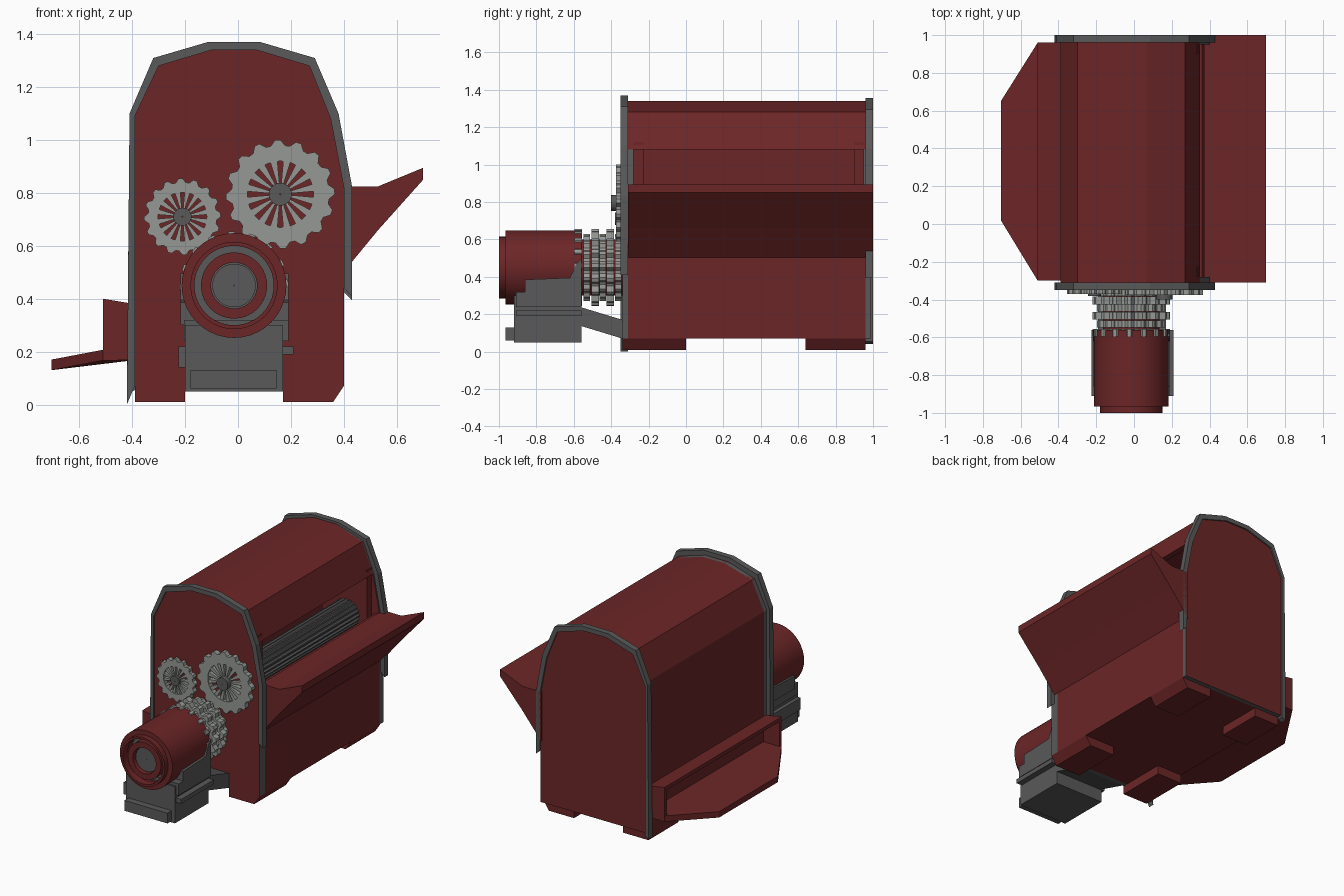
import bpy, bmesh, math

if "Cube" in bpy.data.objects:
    bpy.data.objects.remove(bpy.data.objects["Cube"])


def material(name, rgb):
    m = bpy.data.materials.new(name)
    m.diffuse_color = (*rgb, 1)
    m.use_nodes = True
    m.node_tree.nodes["Principled BSDF"].inputs["Base Color"].default_value = m.diffuse_color
    return m


RED = material("dark red paint", (0.150, 0.019, 0.020))
GREY = material("dark grey metal", (0.100, 0.100, 0.100))
STEEL = material("light gear steel", (0.300, 0.315, 0.295))


def finish(name, bm, mats, smooth=False):
    bmesh.ops.recalc_face_normals(bm, faces=bm.faces[:])
    me = bpy.data.meshes.new(name)
    bm.to_mesh(me)
    bm.free()
    ob = bpy.data.objects.new(name, me)
    bpy.context.collection.objects.link(ob)
    for m in mats:
        me.materials.append(m)
    if smooth:
        bpy.ops.object.select_all(action='DESELECT')
        ob.select_set(True)
        bpy.context.view_layer.objects.active = ob
        bpy.ops.object.shade_smooth_by_angle(angle=math.radians(30))
    return ob


PLACE = {'x': lambda u, v, t: (t, u, v),
         'y': lambda u, v, t: (u, t, v),
         'z': lambda u, v, t: (u, v, t)}


def prism(name, pts, a, b, axis, *mats):
    """Extrude a 2D outline from a to b along an axis."""
    bm = bmesh.new()
    lo = [bm.verts.new(PLACE[axis](u, v, a)) for u, v in pts]
    hi = [bm.verts.new(PLACE[axis](u, v, b)) for u, v in pts]
    bm.faces.new(lo)
    bm.faces.new(hi)
    n = len(pts)
    for i in range(n):
        j = (i + 1) % n
        bm.faces.new((lo[i], lo[j], hi[j], hi[i]))
    return finish(name, bm, mats)


def box(name, x0, x1, y0, y1, z0, z1, mat):
    return prism(name, [(x0, z0), (x1, z0), (x1, z1), (x0, z1)], y0, y1, 'y', mat)


def ring(name, c, radii, inner, y0, y1, mat, smooth=False, spokes=0, hub=0):
    """Annular prism along y; radii gives the outer radius at each step."""
    bm = bmesh.new()
    n = len(radii)

    def loop(rs, y):
        return [bm.verts.new((c[0] + r * math.cos(2 * math.pi * i / n), y,
                              c[1] + r * math.sin(2 * math.pi * i / n)))
                for i, r in enumerate(rs)]
    loops = [loop(radii, y0), loop(radii, y1), loop([inner] * n, y1), loop([inner] * n, y0)]
    for k in range(4):
        p, q = loops[k], loops[(k + 1) % 4]
        for i in range(n):
            j = (i + 1) % n
            bm.faces.new((p[i], p[j], q[j], q[i]))
    # tapered spokes between hub and rim
    for s in range(spokes):
        t = 2 * math.pi * (s + 0.5) / spokes
        w = math.pi / spokes * 0.55
        vs = []
        for y in (y0 + 0.005, y1):
            for r, d in ((hub, -w), (inner * 1.02, -w), (inner * 1.02, w), (hub, w)):
                vs.append(bm.verts.new((c[0] + r * math.cos(t + d), y, c[1] + r * math.sin(t + d))))
        for f in ((0, 1, 2, 3), (4, 5, 6, 7), (0, 1, 5, 4), (1, 2, 6, 5), (2, 3, 7, 6), (3, 0, 4, 7)):
            bm.faces.new([vs[i] for i in f])
    return finish(name, bm, [mat], smooth)


def tube(name, c, r, inner, y0, y1, mat):
    return ring(name, c, [r] * 40, inner, y0, y1, mat, smooth=True)


def gear(name, c, tip, root, inner, teeth, y0, y1, mat, **kw):
    return ring(name, c, [tip, tip, root, root] * teeth, inner, y0, y1, mat, **kw)


# Body outline: arch from lower left, over the top, to the feed slot on the right
ARCH = [(-0.39, 0.07), (-0.39, 1.09), (-0.30, 1.28), (-0.10, 1.34),
        (0.07, 1.34), (0.27, 1.28), (0.35, 1.08)]
TRIM = [(-0.42, 0.0), (-0.41, 1.10), (-0.32, 1.31), (-0.115, 1.37),
        (0.085, 1.37), (0.29, 1.31), (0.38, 1.10), (0.43, 0.83), (0.43, 0.41)]
END = ARCH + [(0.40, 0.82), (0.40, 0.07)]
CAVITY = [(0.31, 1.08), (0.20, 1.18), (-0.02, 1.18), (-0.02, 0.60), (0.36, 0.60),
          (0.37, 0.82)]
prism("main_body", ARCH + CAVITY + [(0.40, 0.82), (0.40, 0.07)], -0.31, 0.96, 'y', RED)

# End plates (red faces, grey edges) with raised grey trim
for name, a, b, t0, t1, dz in (("front", -0.34, -0.28, -0.35, -0.31, 0),
                               ("back", 0.95, 0.99, 0.96, 1.0, -0.015)):
    plate = prism(name + "_plate", END, a, b, 'y', RED, GREY)
    for f in plate.data.polygons:
        f.material_index = 0 if abs(f.normal.y) > 0.5 else 1
    inside = [(0.40, 0.44), (0.40, 0.82)] + ARCH[::-1]
    band = [(x, z + dz) for x, z in TRIM] + [(x, z + dz) for x, z in inside]
    band[0] = (-0.42, 0.04 if dz else 0.0)
    prism(name + "_trim", band, t0, t1, 'y', GREY)
for i, y in enumerate((-0.28, 0.90)):
    box(f"slot_cheek_{i}", 0.0, 0.34, y, y + 0.055, 0.62, 1.12, RED)

# Feet
for i, (y0, y1) in enumerate(((-0.34, 0.0), (0.64, 0.96))):
    prism(f"left_foot_{i}", [(-0.39, 0.01), (-0.20, 0.01), (-0.20, 0.07), (-0.39, 0.07)],
          y0, y1, 'y', RED)
    prism(f"right_foot_{i}", [(0.17, 0.01), (0.36, 0.01), (0.40, 0.07), (0.17, 0.07)],
          y0, y1, 'y', RED)

# Feed chute on the right, with the ridged roller behind it
prism("feed_chute", [(0.39, 0.825), (0.53, 0.825), (0.70, 0.895), (0.70, 0.85),
                     (0.53, 0.66), (0.39, 0.49)], -0.31, 1.0, 'y', RED)
gear("feed_roller", (0.19, 0.795), 0.095, 0.085, 0.01, 20, -0.30, 0.95, GREY)

# Discharge hood and sloping tray on the left
prism("hood_top", [(-0.39, 0.38), (-0.51, 0.40), (-0.51, 0.375), (-0.39, 0.355)],
      -0.30, 0.96, 'y', RED)
for i, y in enumerate((-0.30, 0.935)):
    prism(f"hood_side_{i}", [(-0.39, 0.17), (-0.51, 0.17), (-0.51, 0.40), (-0.39, 0.38)],
          y, y + 0.025, 'y', RED)
tray = prism("discharge_tray", [(-0.39, -0.30), (-0.51, -0.30), (-0.705, 0.02), (-0.705, 0.65),
                                (-0.51, 0.96), (-0.39, 0.96)], 0.13, 0.17, 'z', RED)
for v in tray.data.vertices:
    v.co.z += 0.19 * min(v.co.x + 0.705, 0.2)

# Spoked drive gears on the front plate
BIG, SMALL, M = (0.16, 0.795), (-0.21, 0.71), (-0.015, 0.45)
gear("large_gear", BIG, 0.206, 0.185, 0.125, 16, -0.375, -0.335, STEEL, spokes=16, hub=0.03)
tube("large_gear_shaft", BIG, 0.043, 0.002, -0.40, -0.33, GREY)
gear("small_gear", SMALL, 0.145, 0.130, 0.092, 16, -0.37, -0.335, STEEL, spokes=16, hub=0.025)
tube("small_gear_shaft", SMALL, 0.034, 0.002, -0.38, -0.33, GREY)

# Stack of toothed wheels between motor and body
for i, y in enumerate((-0.575, -0.485, -0.405)):
    gear(f"wide_wheel_{i}", M, 0.205, 0.180, 0.10, 16, y - 0.02, y + 0.02, STEEL)
for i, y in enumerate((-0.53, -0.445, -0.362)):
    gear(f"narrow_wheel_{i}", M, 0.180, 0.165, 0.10, 16, y - 0.018, y + 0.018, STEEL)
tube("wheel_core", M, 0.15, 0.08, -0.58, -0.33, RED)

# Motor housing
tube("motor_housing", M, 0.198, 0.155, -0.965, -0.56, RED)
tube("motor_rim", M, 0.165, 0.150, -1.0, -0.95, RED)
tube("motor_inside", M, 0.157, 0.002, -0.90, -0.60, GREY)
tube("motor_inner_ring", M, 0.125, 0.087, -0.985, -0.89, RED)
tube("motor_shaft", M, 0.082, 0.002, -0.96, -0.88, GREY)

# Motor pedestal
box("pedestal", -0.20, 0.17, -0.92, -0.56, 0.05, 0.30, GREY)
box("pedestal_front_pad", -0.18, 0.145, -0.965, -0.90, 0.06, 0.13, GREY)
box("pedestal_left_rail", -0.225, -0.19, -0.91, -0.56, 0.14, 0.22, GREY)
box("pedestal_right_rail", 0.16, 0.21, -0.91, -0.56, 0.19, 0.22, GREY)
box("pedestal_shelf", -0.205, 0.19, -0.91, -0.56, 0.24, 0.32, GREY)
prism("motor_saddle", [(-0.86, 0.30), (-0.86, 0.385), (-0.62, 0.395), (-0.585, 0.47),
                       (-0.56, 0.495), (-0.56, 0.30)], -0.217, 0.19, 'x', GREY)
prism("support_arm", [(-0.57, 0.14), (-0.34, 0.07), (-0.34, 0.17), (-0.57, 0.24)],
      -0.19, 0.17, 'x', GREY)
